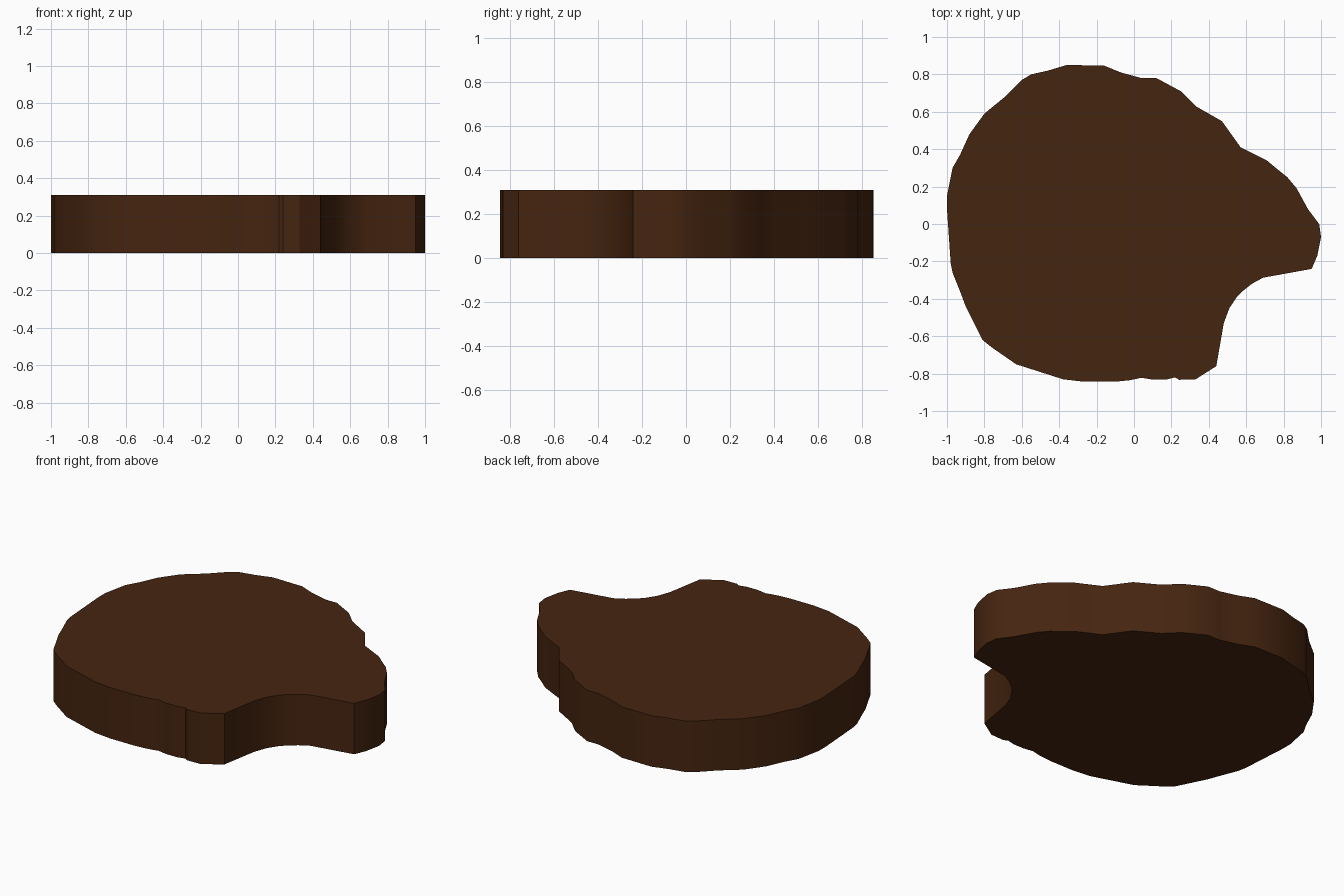
import bpy, bmesh, math

if "Cube" in bpy.data.objects:
    bpy.data.objects.remove(bpy.data.objects["Cube"])

HEIGHT = 0.31

# Round wavy edge of the biscuit, counter-clockwise from the right tip
rim = [(1, -.07), (.99, 0), (.93, .08), (.87, .19), (.82, .25), (.77, .29),
       (.71, .34), (.57, .41), (.47, .55), (.33, .63), (.25, .71), (.12, .78),
       (.04, .78), (-.07, .81), (-.16, .847), (-.36, .85), (-.46, .82),
       (-.55, .80), (-.60, .77), (-.69, .68), (-.80, .59), (-.88, .48),
       (-.93, .37), (-.97, .30), (-1, .15), (-1, .08), (-.98, -.21),
       (-.97, -.26), (-.93, -.36), (-.90, -.44), (-.86, -.52), (-.81, -.62),
       (-.76, -.66), (-.63, -.75), (-.38, -.83), (-.27, -.843), (-.10, -.843),
       (-.02, -.835), (.04, -.822), (.10, -.832), (.17, -.832), (.22, -.82),
       (.24, -.833), (.33, -.83)]
# Concave bite at the front right
bite = [(.44, -.76), (.48, -.53), (.51, -.45), (.55, -.39), (.58, -.36),
        (.63, -.32), (.69, -.287), (.95, -.24), (.98, -.17)]

# Extrude the outline into a slab
bm = bmesh.new()
base = bm.faces.new([bm.verts.new((x, y, 0)) for x, y in rim + bite])
ext = bmesh.ops.extrude_face_region(bm, geom=[base], use_keep_orig=True)
top = [v for v in ext["geom"] if isinstance(v, bmesh.types.BMVert)]
bmesh.ops.translate(bm, verts=top, vec=(0, 0, HEIGHT))
bmesh.ops.recalc_face_normals(bm, faces=bm.faces)
mesh = bpy.data.meshes.new("bitten_biscuit")
bm.to_mesh(mesh)
bm.free()

brown = bpy.data.materials.new("dark brown")
brown.diffuse_color = (0.060, 0.018, 0.005, 1)
brown.use_nodes = True
brown.node_tree.nodes["Principled BSDF"].inputs["Base Color"].default_value = brown.diffuse_color
mesh.materials.append(brown)

biscuit = bpy.data.objects.new("bitten_biscuit", mesh)
bpy.context.collection.objects.link(biscuit)
bpy.context.view_layer.objects.active = biscuit
biscuit.select_set(True)
bpy.ops.object.shade_smooth_by_angle(angle=math.radians(30))
